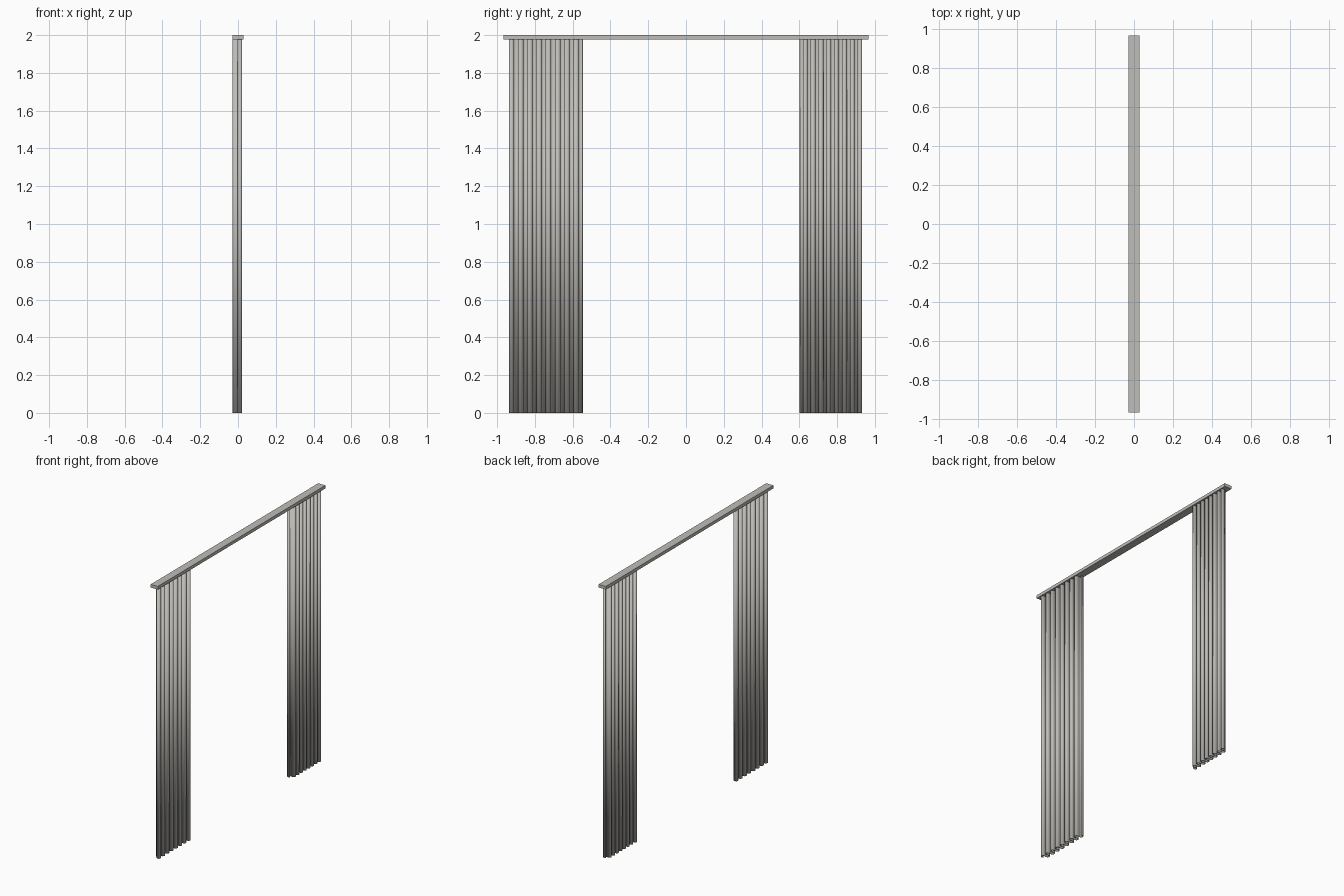
import bpy, bmesh, math

cube = bpy.data.objects.get("Cube")
if cube:
    bpy.data.objects.remove(cube, do_unlink=True)


def make_material(name, colour):
    mat = bpy.data.materials.new(name)
    mat.use_nodes = True
    mat.diffuse_color = colour
    mat.node_tree.nodes["Principled BSDF"].inputs["Base Color"].default_value = colour
    return mat


fabric = make_material("warm grey", (0.52, 0.51, 0.48, 1))

RAIL_BOTTOM = 1.977


def add_object(name, bm, mat):
    mesh = bpy.data.meshes.new(name)
    bm.to_mesh(mesh)
    bm.free()
    mesh.materials.append(mat)
    obj = bpy.data.objects.new(name, mesh)
    bpy.context.collection.objects.link(obj)
    return obj


# Straight rail along y
def add_rail():
    bm = bmesh.new()
    bmesh.ops.create_cube(bm, size=1)
    height = 2 - RAIL_BOTTOM
    bmesh.ops.scale(bm, vec=(0.057, 1.93, height), verts=bm.verts)
    bmesh.ops.translate(bm, vec=(0, 0, 2 - height / 2), verts=bm.verts)
    add_object("curtain_rail", bm, fabric)


# Pleated cloth: a wavy line extruded upward, with folds that lean slightly
def add_curtain(name, start, end, folds, phase):
    bm = bmesh.new()
    steps = folds * 16
    edge = 0.002
    pitch = (end - start) / folds
    bottom = []
    for i in range(steps + 1):
        t = i / steps
        angle = 2 * math.pi * folds * t + phase
        x = -0.003 + 0.0235 * math.sin(angle)
        # Bulge the folds sideways so they hang as rounded loops
        y = start + (end - start) * t - 0.12 * pitch * math.sin(2 * angle)
        y = min(max(y, start + edge), end - edge)
        bottom.append(bm.verts.new((x, y, 0)))
    edges = [bm.edges.new(pair) for pair in zip(bottom, bottom[1:])]
    top = bmesh.ops.extrude_edge_only(bm, edges=edges)["geom"]
    top_verts = [v for v in top if isinstance(v, bmesh.types.BMVert)]
    bmesh.ops.translate(bm, vec=(0, 0, RAIL_BOTTOM), verts=top_verts)
    obj = add_object(name, bm, fabric)

    cloth = obj.modifiers.new("cloth thickness", "SOLIDIFY")
    cloth.thickness = 0.003
    cloth.offset = 0

    bpy.ops.object.select_all(action="DESELECT")
    obj.select_set(True)
    bpy.context.view_layer.objects.active = obj
    bpy.ops.object.shade_smooth_by_angle(angle=math.radians(50))


add_rail()
add_curtain("front_curtain", -0.937, -0.545, 8, 0.0)
add_curtain("back_curtain", 0.6, 0.932, 8, math.pi)
